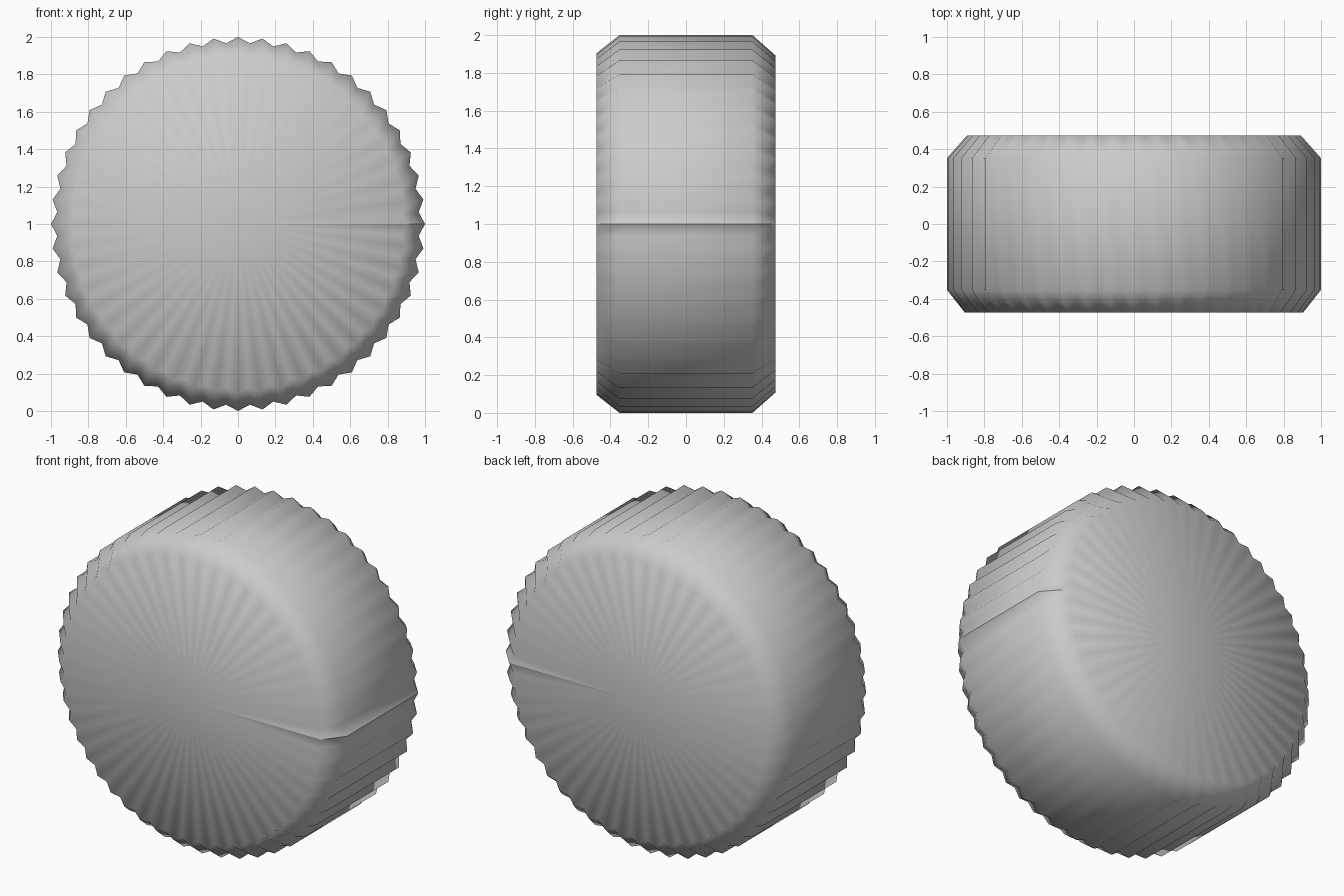
import bpy, bmesh, math

if "Cube" in bpy.data.objects:
    bpy.data.objects.remove(bpy.data.objects["Cube"])

TEETH = 48
VALLEY = 0.968            # valley radius relative to tip radius
# (y, tip radius) rings from front cap edge to back cap edge
PROFILE = [(-0.473, 0.905), (-0.352, 1.0), (0.352, 1.0), (0.473, 0.893)]


def ring_column(bm, i):
    """One column of vertices along the knob's side; even = tip, odd = valley."""
    a = math.pi * i / TEETH
    k = 1.0 if i % 2 == 0 else VALLEY
    return [bm.verts.new((r * k * math.cos(a), y, 1 + r * k * math.sin(a)))
            for y, r in PROFILE]


bm = bmesh.new()
# the last column repeats the first, leaving the shading seam at +x
cols = [ring_column(bm, i) for i in range(2 * TEETH + 1)]
front = bm.verts.new((0, PROFILE[0][0], 1))
back = bm.verts.new((0, PROFILE[-1][0], 1))

# ridged side, chamfers and fan caps
for a, b in zip(cols, cols[1:]):
    for j in range(len(PROFILE) - 1):
        bm.faces.new((a[j], a[j + 1], b[j + 1], b[j]))
    bm.faces.new((front, a[0], b[0]))
    bm.faces.new((back, b[-1], a[-1]))

# outward normals and smooth shading
bm.normal_update()
for f in bm.faces:
    c = f.calc_center_median()
    c.z -= 1
    if f.normal.dot(c) < 0:
        f.normal_flip()
    f.smooth = True

mesh = bpy.data.meshes.new("ridged_cap")
bm.to_mesh(mesh)
bm.free()
obj = bpy.data.objects.new("ridged_cap", mesh)
bpy.context.collection.objects.link(obj)
